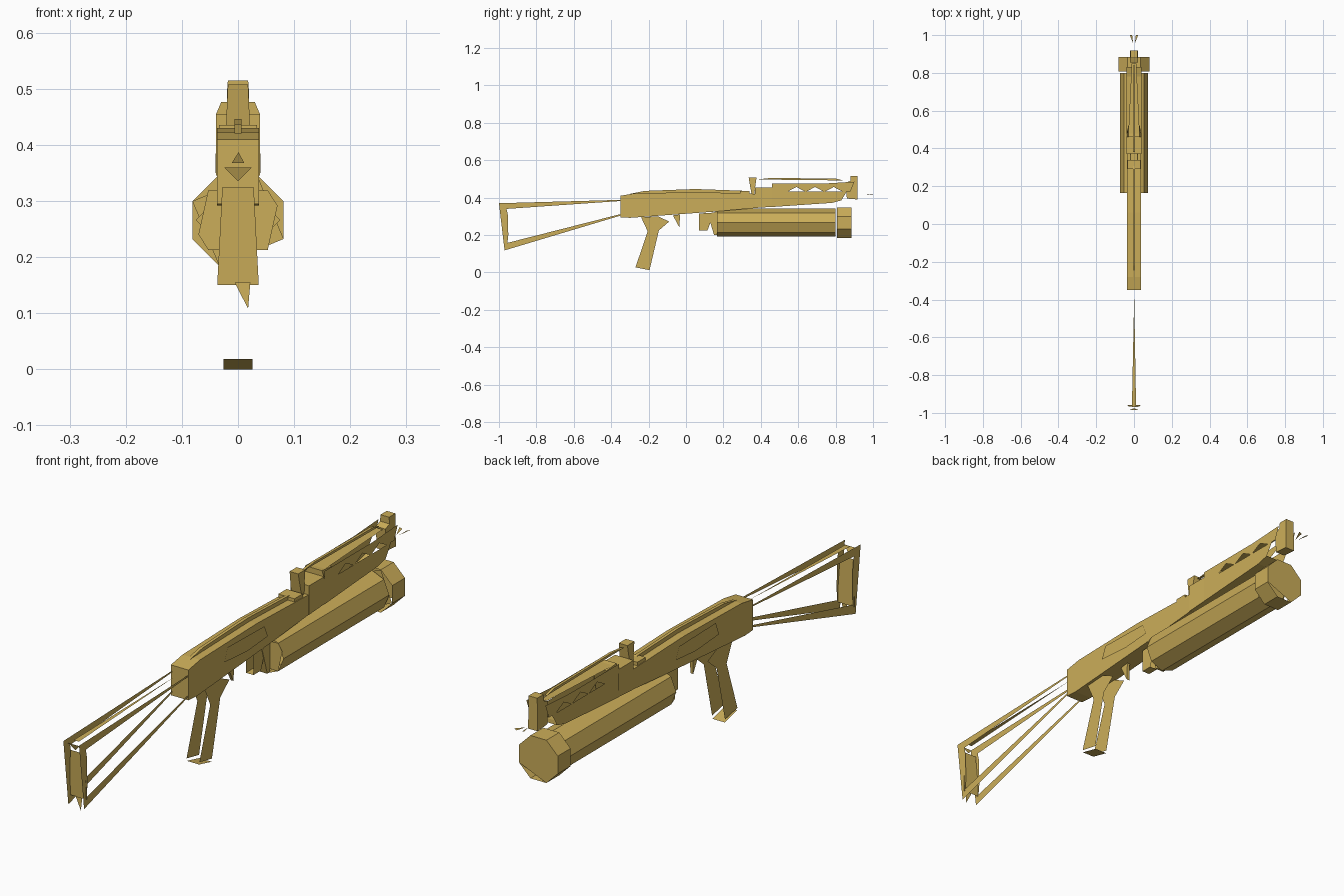
import bpy, math

gold = bpy.data.materials.new("brass_yellow")
gold.diffuse_color = (0.60, 0.42, 0.10, 1)


def make(name, verts, faces):
    me = bpy.data.meshes.new(name)
    me.from_pydata(verts, [], faces)
    me.materials.append(gold)
    ob = bpy.data.objects.new(name, me)
    bpy.context.collection.objects.link(ob)
    return ob


def sheets(name, x, profiles):
    """Mirrored pair of flat side sheets from (y, z) outlines."""
    v, f = [], []
    for s in (1, -1):
        for p in profiles:
            q = p if s > 0 else p[::-1]
            f.append(list(range(len(v), len(v) + len(q))))
            v += [(s * x, a, b) for a, b in q]
    return make(name, v, f)


def prism(name, profile, w_low, w_high=None, z_split=9):
    """Closed (y, z) outline across x, narrower above z_split. Outline runs counter-clockwise."""
    n = len(profile)
    w = [w_high if (w_high and z > z_split) else w_low for y, z in profile]
    v = [(w[i], *profile[i]) for i in range(n)] + [(-w[i], *profile[i]) for i in range(n)]
    f = [list(range(n)), list(range(2 * n - 1, n - 1, -1))]
    f += [[i, i + n, (i + 1) % n + n, (i + 1) % n] for i in range(n)]
    return make(name, v, f)


def ring(cz, r, angles, y):
    return [(r * math.cos(math.radians(a)), y, cz + r * math.sin(math.radians(a))) for a in angles]


def barrel(name, r, turn, y0, y1, end0, end1):
    """Open octagonal tube with simplified end plates."""
    ang = [turn + 45 * k for k in range(8)]
    v = ring(0.266, r, ang, y0) + ring(0.266, r, ang, y1)
    f = [[k, k + 8, (k + 1) % 8 + 8, (k + 1) % 8] for k in range(8)]
    for ends, y in ((end0, y0), (end1[::-1], y1)):
        f.append(list(range(len(v), len(v) + len(ends))))
        v += ring(0.266, r, ends, y)
    return make(name, v, f)


# receiver body
prism("receiver", [(-0.35, 0.295), (-0.30, 0.292), (0.15, 0.325), (0.38, 0.345),
                   (0.38, 0.42), (0.06, 0.43), (-0.28, 0.422), (-0.35, 0.41)], 0.037)
# thin top cover ridge
prism("top_cover", [(-0.30, 0.42), (0.33, 0.42), (0.30, 0.437), (0.05, 0.446), (-0.22, 0.436)], 0.006)
# raised side panels
sheets("side_panel", 0.041, [[(-0.14, 0.36), (0.0, 0.35), (0.12, 0.36), (0.10, 0.405), (-0.12, 0.41)]])

# forward block and rear sight
prism("front_block", [(0.37, 0.345), (0.48, 0.352), (0.52, 0.47), (0.46, 0.476), (0.46, 0.455), (0.37, 0.455)],
      0.039, 0.03, 0.462)
prism("rear_sight", [(0.35, 0.42), (0.365, 0.42), (0.377, 0.508), (0.335, 0.508)], 0.022, 0.018, 0.5)
prism("sight_base", [(0.29, 0.42), (0.34, 0.42), (0.34, 0.435), (0.29, 0.435)], 0.034)

# handguard: lower side sheets, vented upper sheets, floor and top strip
sheets("handguard_lower", 0.040, [[(0.46, 0.35), (0.78, 0.372), (0.83, 0.385), (0.86, 0.433), (0.46, 0.433)]])
vents = [(0.46, 0.433)]
for c in (0.59, 0.69, 0.79):
    vents += [(c - 0.045, 0.433), (c, 0.457), (c + 0.045, 0.433)]
sheets("handguard_vents", 0.040, [vents + [(0.88, 0.433), (0.90, 0.485), (0.75, 0.476), (0.46, 0.476)]])
make("handguard_floor", [(-0.04, 0.46, 0.35), (0.04, 0.46, 0.35), (0.04, 0.78, 0.372),
                         (-0.04, 0.78, 0.372), (0.04, 0.83, 0.385), (-0.04, 0.83, 0.385)],
     [[0, 3, 2, 1], [3, 5, 4, 2]])
make("handguard_top", [(-0.03, 0.48, 0.475), (0.03, 0.48, 0.475), (0.012, 0.85, 0.478), (-0.012, 0.85, 0.478)],
     [[0, 1, 2, 3]])

# thin rod above handguard
prism("top_rod", [(0.38, 0.497), (0.84, 0.492), (0.80, 0.502), (0.45, 0.505)], 0.005)
# front sight post
prism("front_sight", [(0.86, 0.395), (0.918, 0.39), (0.918, 0.515), (0.88, 0.515), (0.88, 0.49), (0.855, 0.48)],
      0.02, 0.018, 0.5)
# muzzle tip slivers
make("muzzle_tip", [(s * x, y, z) for s in (1, -1) for x, y, z in
                    ((0.004, 0.955, 0.413), (0.022, 1.0, 0.421), (0.010, 1.0, 0.417))],
     [[0, 1, 2], [3, 5, 4]])

# underslung launcher tube and front collar
barrel("launcher_tube", 0.075, 0, 0.165, 0.80, [20, 45, 135, 200, 225, 315], [0, 90, 180, 270])
barrel("launcher_collar", 0.088, 22.5, 0.808, 0.885, [-22.5, 67.5, 157.5, 247.5],
       [-22.5, 22.5, 67.5, 112.5, 157.5, 202.5, 247.5])
# tube bracket
prism("tube_bracket", [(0.15, 0.20), (0.165, 0.20), (0.165, 0.33), (0.12, 0.30)], 0.018)

# pistol grip: side sheets and base plate
sheets("grip", 0.027, [[(-0.24, 0.295), (-0.205, 0.22), (-0.27, 0.027), (-0.195, 0.012),
                        (-0.145, 0.225), (-0.09, 0.272), (-0.15, 0.30)]])
make("grip_base", [(-0.026, -0.27, 0.018), (0.026, -0.27, 0.018), (0.026, -0.195, 0), (-0.026, -0.195, 0)],
     [[0, 3, 2, 1]])

# trigger and its guard
prism("trigger", [(-0.07, 0.305), (-0.035, 0.24), (-0.032, 0.31)], 0.006)
sheets("trigger_guard_side", 0.016, [[(0.07, 0.225), (0.115, 0.225), (0.15, 0.32), (0.07, 0.315)]])
make("trigger_guard_base", [(-0.016, 0.07, 0.225), (0.016, 0.07, 0.225), (0.016, 0.115, 0.225),
                            (-0.016, 0.115, 0.225)], [[0, 3, 2, 1]])

# skeleton stock: side bars, butt frame and plates
sheets("stock_frame", 0.033, [
    [(-0.35, 0.382), (-0.35, 0.388), (-1.0, 0.370), (-0.985, 0.338)],
    [(-0.35, 0.304), (-0.35, 0.312), (-0.955, 0.158), (-0.97, 0.118)],
    [(-1.0, 0.37), (-0.97, 0.118), (-0.955, 0.155), (-0.95, 0.20), (-0.953, 0.31), (-0.965, 0.365)]])
make("butt_plate", [(-0.028, -0.965, 0.325), (0.028, -0.965, 0.325), (0.037, -0.957, 0.15), (-0.037, -0.957, 0.15)],
     [[0, 3, 2, 1]])
make("stock_top_strip", [(-0.011, -0.97, 0.368), (0.011, -0.97, 0.368), (0.001, -0.38, 0.387)], [[0, 1, 2]])
make("butt_tip", [(-0.025, -0.985, 0.36), (0.025, -0.985, 0.36), (0.0, -0.975, 0.335)], [[0, 2, 1]])
make("butt_toe", [(-0.006, -0.965, 0.155), (0.022, -0.965, 0.155), (0.018, -0.968, 0.108)], [[0, 2, 1]])
